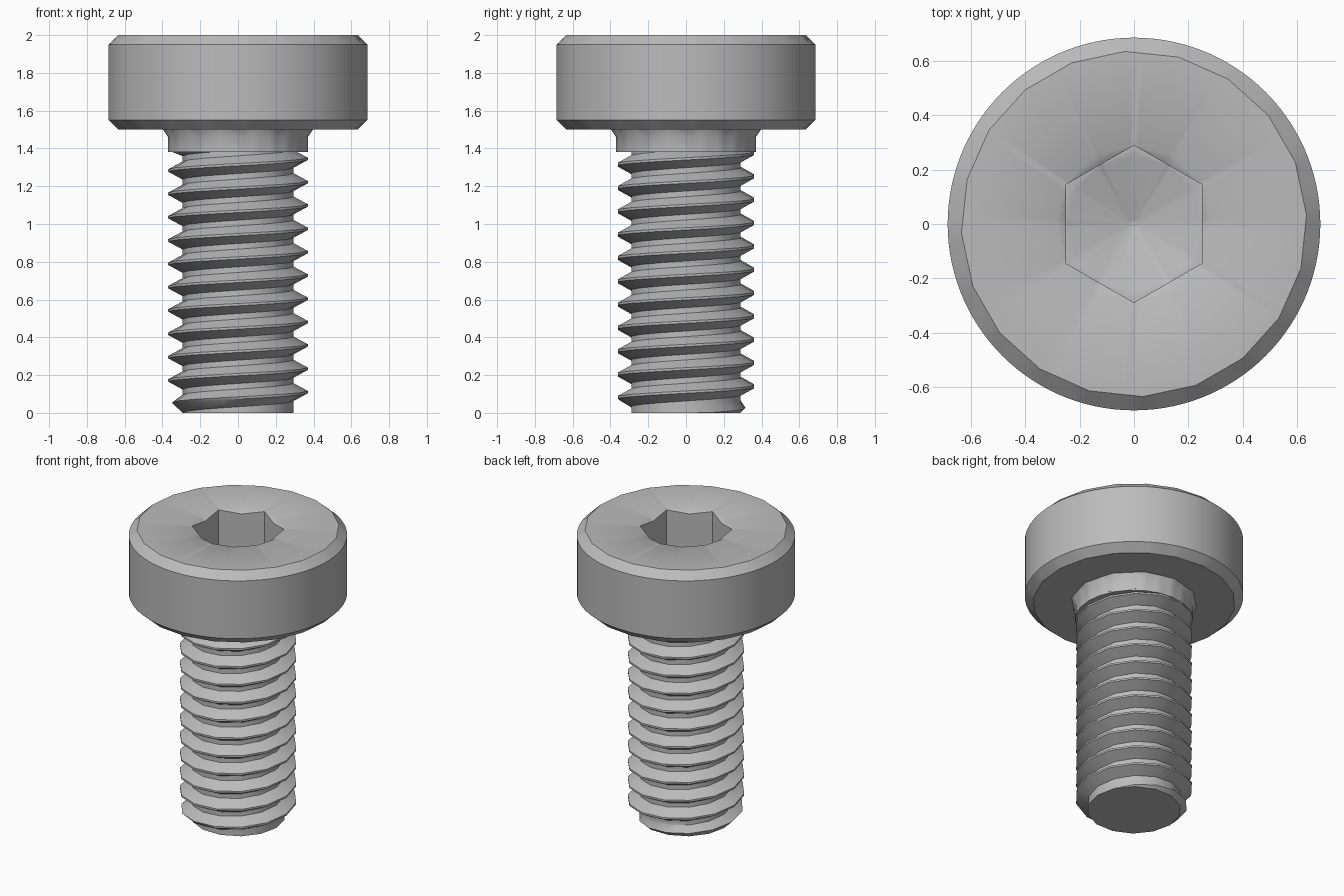
import bpy, bmesh
from math import pi, cos, sin, radians

cube = bpy.data.objects.get("Cube")
if cube:
    bpy.data.objects.remove(cube, do_unlink=True)

steel = bpy.data.materials.new("steel grey")
steel.use_nodes = True
steel.diffuse_color = (0.5, 0.5, 0.5, 1)
steel.node_tree.nodes["Principled BSDF"].inputs["Base Color"].default_value = (0.5, 0.5, 0.5, 1)

SEG = 120  # samples per ring, divisible by every polygon used


def polygon_radius(angle, sides, radius, turn=0):
    """Distance from the axis to a regular polygon's edge at an angle."""
    step = 2 * pi / sides
    local = (angle - radians(turn)) % step - step / 2
    return radius * cos(step / 2) / cos(local)


def ring(bm, sides, radius, z, turn=0):
    verts = []
    for i in range(SEG):
        a = 2 * pi * i / SEG
        r = polygon_radius(a, sides, radius, turn)
        verts.append(bm.verts.new((r * cos(a), r * sin(a), z(a) if callable(z) else z)))
    return verts


def bridge(bm, low, high, closed=True):
    n = len(low)
    for i in range(n if closed else n - 1):
        j = (i + 1) % n
        bm.faces.new((low[i], low[j], high[j], high[i]))


def finish(bm, name):
    bmesh.ops.remove_doubles(bm, verts=bm.verts, dist=0.0005)
    bmesh.ops.dissolve_degenerate(bm, edges=bm.edges, dist=0.0002)
    bmesh.ops.recalc_face_normals(bm, faces=bm.faces)
    mesh = bpy.data.meshes.new(name)
    bm.to_mesh(mesh)
    bm.free()
    mesh.materials.append(steel)
    obj = bpy.data.objects.new(name, mesh)
    bpy.context.collection.objects.link(obj)
    bpy.ops.object.select_all(action="DESELECT")
    obj.select_set(True)
    bpy.context.view_layer.objects.active = obj
    bpy.ops.object.shade_smooth_by_angle(angle=radians(35))
    return obj


def loft(name, rings):
    bm = bmesh.new()
    loops = [ring(bm, *r) for r in rings]
    for low, high in zip(loops, loops[1:]):
        bridge(bm, low, high)
    for end in (loops[0], loops[-1]):
        bm.faces.new(end)
    return finish(bm, name)


# Head with chamfered rims, and a hex socket ending in a shallow drill cone
HEX = 0.289


def socket_rim(a):
    return 2 - 0.6 * (polygon_radius(a, 12, HEX) - polygon_radius(a, 6, HEX, 30))


loft("head", [
    (20, 0.635, 1.5, 3),
    (SEG, 0.685, 1.55),
    (SEG, 0.685, 1.95),
    (20, 0.635, 2.0, 3),
    (12, HEX, 2.0),
    (6, HEX, socket_rim, 30),
    (6, HEX, 1.63, 30),
    (12, 0.25, 1.63),
    (12, 0.002, 1.5),
])

# Plain neck with a small flare under the head
loft("neck", [
    (24, 0.28, 1.38),
    (24, 0.37, 1.38),
    (24, 0.37, 1.46),
    (12, 0.40, 1.505),
])

# Threaded shank: one V profile swept along a right-handed helix
PITCH, ROOT, CREST, TOP = 0.1235, 0.295, 0.37, 1.39
STEPS, TURNS = 14, 14
profile = [(-0.5, ROOT), (-0.38, ROOT), (-0.05, CREST), (0.05, CREST), (0.38, ROOT), (0.5, ROOT)]


def thread_point(bm, a, offset, radius):
    z = 0.11 + PITCH * (a / (2 * pi) + offset)
    z = min(max(z, 0), TOP)
    r = min(radius, ROOT + z)  # lead-in chamfer at the tip
    return bm.verts.new((r * cos(a), r * sin(a), z))


bm = bmesh.new()
previous = None
for k in range(-2 * STEPS, TURNS * STEPS):
    a = 2 * pi * k / STEPS
    row = [thread_point(bm, a, o, r) for o, r in profile]
    if previous:
        bridge(bm, previous, row, closed=False)
    previous = row
# Flat tip closing the shank
bm.faces.new([bm.verts.new((ROOT * cos(2 * pi * k / STEPS), ROOT * sin(2 * pi * k / STEPS), 0))
              for k in range(STEPS)])
finish(bm, "threaded_shank")
